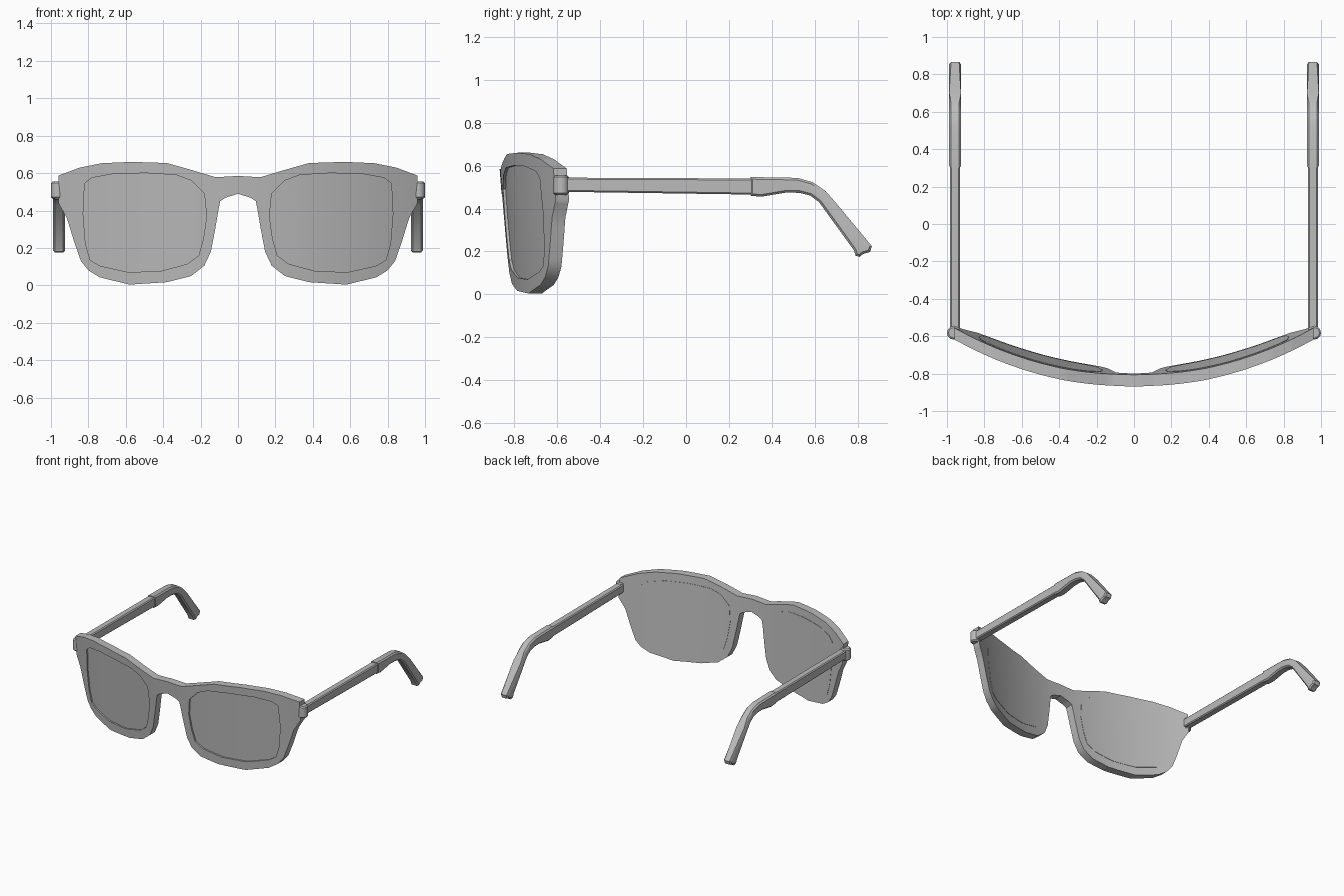
import bpy, bmesh, math

if "Cube" in bpy.data.objects:
    bpy.data.objects.remove(bpy.data.objects["Cube"])

grey = bpy.data.materials.new("plain grey")
grey.diffuse_color = (0.5, 0.5, 0.5, 1)
grey.use_nodes = True
grey.node_tree.nodes["Principled BSDF"].inputs["Base Color"].default_value = grey.diffuse_color


def finish(bm, name, angle=30):
    bmesh.ops.recalc_face_normals(bm, faces=bm.faces)
    me = bpy.data.meshes.new(name)
    bm.to_mesh(me)
    bm.free()
    me.materials.append(grey)
    me.shade_smooth()
    me.set_sharp_from_angle(angle=math.radians(angle))
    ob = bpy.data.objects.new(name, me)
    bpy.context.collection.objects.link(ob)
    return ob


def wrapped_plate(name, loops, t0, t1):
    """Fill outlines (x, z), thicken, and wrap onto the curved, tilted front."""
    bm = bmesh.new()
    edges = []
    for loop in loops:
        vs = [bm.verts.new((x, t0, z)) for x, z in loop]
        edges += [bm.edges.new((vs[i - 1], vs[i])) for i in range(len(vs))]
    bmesh.ops.triangle_fill(bm, edges=edges, use_beauty=True, normal=(0, -1, 0))
    ext = bmesh.ops.extrude_face_region(bm, geom=bm.faces[:])
    for v in ext["geom"]:
        if isinstance(v, bmesh.types.BMVert):
            v.co.y = t1
    for i in range(-19, 20):
        bmesh.ops.bisect_plane(bm, geom=bm.verts[:] + bm.edges[:] + bm.faces[:],
                               dist=1e-5, plane_co=(i * 0.05, 0, 0), plane_no=(1, 0, 0))
    for v in bm.verts:
        x, t, z = v.co
        v.co.y = -0.868 + 0.272 * x * x + 0.075 * (0.58 - z) + 0.062 * t
    return finish(bm, name)


def side_part(name, profile, x0, x1, bevel):
    """Extrude a (y, z) side profile between two x values and chamfer it."""
    bm = bmesh.new()
    f = bm.faces.new([bm.verts.new((x0, y, z)) for y, z in profile])
    ext = bmesh.ops.extrude_face_region(bm, geom=[f])
    for v in ext["geom"]:
        if isinstance(v, bmesh.types.BMVert):
            v.co.x = x1
    rims = [e for e in bm.edges if abs(e.verts[0].co.x - e.verts[1].co.x) < 1e-5]
    bmesh.ops.bevel(bm, geom=rims, offset=bevel, segments=1, affect='EDGES')
    return finish(bm, name)


# Frame front: half outline, mirrored
half = [(0, .585), (.12, .578), (.25, .617), (.38, .654), (.57, .66), (.73, .653),
        (.845, .63), (.96, .587), (.96, .44), (.915, .36), (.875, .23), (.84, .13),
        (.80, .08), (.74, .043), (.58, .004), (.38, .017), (.25, .05), (.18, .105),
        (.145, .18), (.12, .31), (.105, .40), (.095, .45), (.07, .467), (0, .49)]
outline = half + [(-x, z) for x, z in reversed(half[1:-1])]
opening = [(.168, .37), (.18, .49), (.25, .56), (.33, .59), (.49, .60), (.66, .597),
           (.78, .575), (.82, .545), (.828, .38), (.815, .22), (.79, .135), (.74, .105),
           (.585, .07), (.41, .077), (.27, .115), (.21, .16), (.185, .25)]
mirrored = [(-x, z) for x, z in reversed(opening)]
wrapped_plate("frame_front", [outline, opening, mirrored], 0, 1)

# Lenses
wrapped_plate("right_lens", [opening], 0.2, 1.04)
wrapped_plate("left_lens", [mirrored], 0.2, 1.04)

temple = [(-.57, .544), (.32, .54), (.32, .465), (-.57, .478)]
ear = [(.30, .547), (.52, .543), (.59, .523), (.65, .482), (.70, .425), (.866, .225),
       (.858, .198), (.825, .188), (.81, .175), (.79, .18), (.783, .205), (.62, .43),
       (.58, .46), (.53, .473), (.47, .475), (.35, .455), (.30, .46)]

for side, s in (("right", 1), ("left", -1)):
    # Temple arm and ear hook
    side_part(side + "_temple", temple, s * .93, s * .984, .007)
    side_part(side + "_ear_hook", ear, s * .925, s * .988, .01)

    # Hinge barrel
    bm = bmesh.new()
    bmesh.ops.create_cone(bm, cap_ends=True, segments=12, radius1=.036, radius2=.036, depth=.09)
    caps = [e for e in bm.edges if abs(e.verts[0].co.z - e.verts[1].co.z) < 1e-5]
    bmesh.ops.bevel(bm, geom=caps, offset=.008, segments=1, affect='EDGES')
    bmesh.ops.translate(bm, verts=bm.verts, vec=(s * .964, -.582, .509))
    finish(bm, side + "_hinge", 35)
